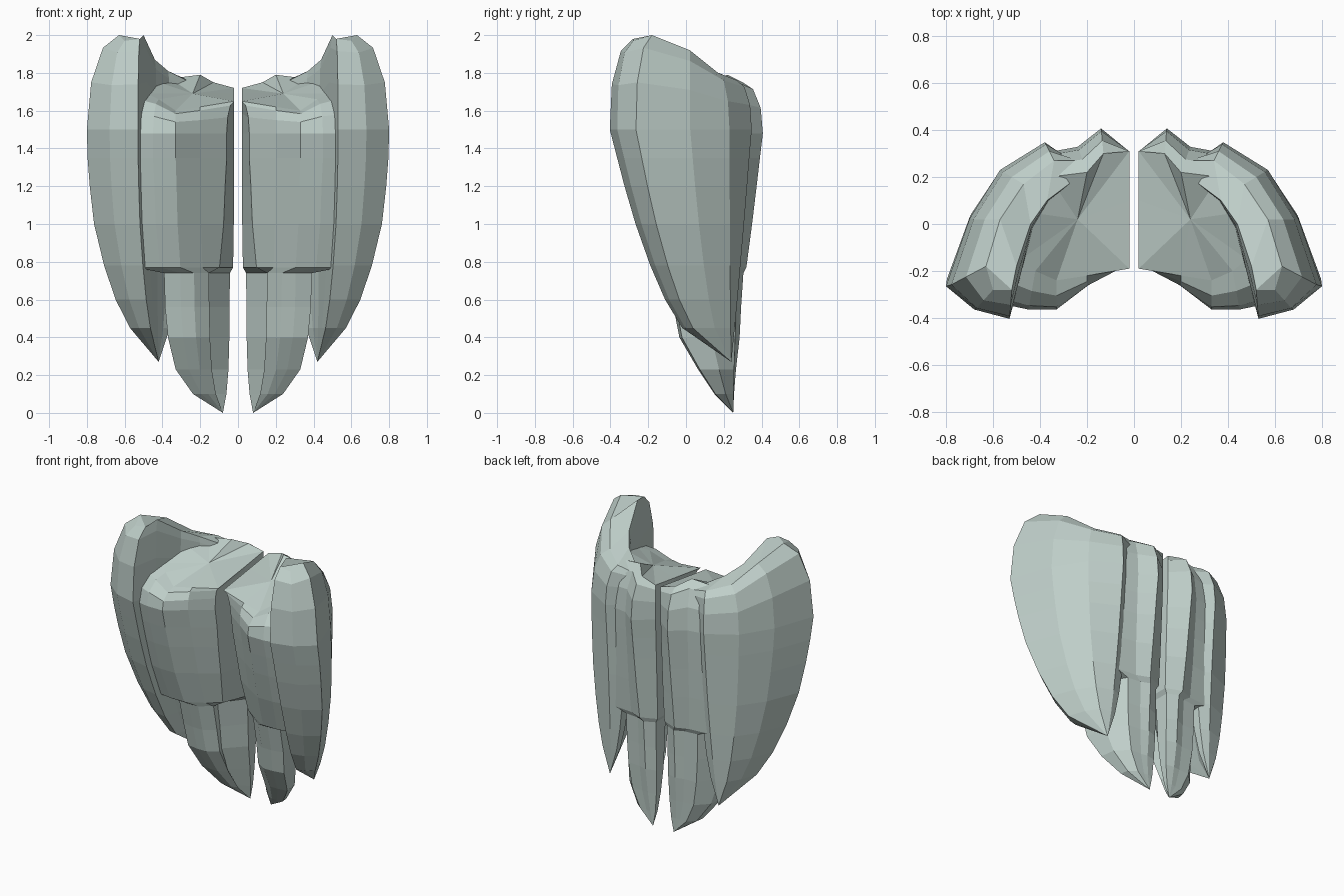
import bpy, bmesh
from math import sin, cos, radians

if "Cube" in bpy.data.objects:
    bpy.data.objects.remove(bpy.data.objects["Cube"], do_unlink=True)

# Pale grey-green shell colour
shell = bpy.data.materials.new("pale_sage_grey")
shell.use_nodes = True
colour = (0.52, 0.62, 0.585, 1)
shell.diffuse_color = colour
shell.node_tree.nodes["Principled BSDF"].inputs["Base Color"].default_value = colour


def lobe(name, tip, section, crown, levels, dome_start, crease=None, centre=None):
    """Loft a section that tapers to a low tip and rounds over into a crown outline."""
    tip_x, tip_y, tip_z = tip
    count = len(section)
    bm = bmesh.new()
    rings = []

    # Tapering lower part
    for z, across, deep in levels:
        ring = []
        for i, (x, y) in enumerate(section):
            depth = deep * deep if y > tip_y else deep
            px = tip_x + (x - tip_x) * across
            if i == crease:
                px += 0.4 * across * (1 - across)
            ring.append(bm.verts.new((px, tip_y + (y - tip_y) * depth, z)))
        rings.append(ring)

    # Rounded shoulder
    for angle in (radians(a) for a in (30, 60, 90)):
        rise, inset = sin(angle), 1 - cos(angle)
        ring = []
        for (x, y), (tx, ty, tz) in zip(section, crown):
            ring.append(bm.verts.new((x + (tx - x) * inset,
                                      y + (ty - y) * inset,
                                      dome_start + (tz - dome_start) * rise)))
        rings.append(ring)

    for low, high in zip(rings, rings[1:]):
        for i in range(count):
            j = (i + 1) % count
            bm.faces.new((low[i], low[j], high[j], high[i]))

    # Pointed underside
    point = bm.verts.new((tip_x, tip_y, tip_z))
    for i in range(count):
        bm.faces.new((rings[0][(i + 1) % count], rings[0][i], point))

    # Top: a fan for the dished lobe, a strip for the curved ridge
    top = rings[-1]
    if centre:
        hub = bm.verts.new(centre)
        for i in range(count):
            bm.faces.new((top[i], top[(i + 1) % count], hub))
    else:
        half = count // 2
        for i in range(half - 1):
            bm.faces.new((top[i], top[i + 1], top[-2 - i], top[-1 - i]))
        bm.faces.new((top[half - 1], top[half], top[half + 1]))

    bmesh.ops.recalc_face_normals(bm, faces=bm.faces[:])

    # Left part and its mirrored right part
    for side, sign in (("left", 1), ("right", -1)):
        copy = bm.copy()
        if sign < 0:
            for v in copy.verts:
                v.co.x = -v.co.x
            bmesh.ops.reverse_faces(copy, faces=copy.faces[:])
        mesh = bpy.data.meshes.new(f"{side}_{name}")
        copy.to_mesh(mesh)
        copy.free()
        mesh.materials.append(shell)
        bpy.context.collection.objects.link(bpy.data.objects.new(f"{side}_{name}", mesh))
    bm.free()


# Outer lobe: tall curved shell with the raised shoulder
lobe(
    "outer_wing",
    tip=(0.42, 0.24, 0.27),
    section=[(0.28, 0.28), (0.38, 0.35), (0.57, 0.23), (0.7, 0.02), (0.8, -0.27),
             (0.68, -0.37), (0.53, -0.41), (0.48, -0.22), (0.43, -0.02),
             (0.36, 0.1), (0.27, 0.17)],
    crown=[(0.22, 0.27, 1.74), (0.34, 0.27, 1.76), (0.47, 0.17, 1.8),
           (0.57, 0.02, 1.92), (0.63, -0.18, 2), (0.6, -0.28, 1.97),
           (0.52, -0.28, 1.98), (0.5, -0.18, 2), (0.44, 0, 1.87),
           (0.37, 0.1, 1.81), (0.25, 0.19, 1.75)],
    levels=[(0.45, 0.4, 0.4), (0.6, 0.6, 0.54), (0.78, 0.76, 0.66), (1, 0.9, 0.78),
            (1.2, 0.96, 0.87), (1.35, 0.99, 0.93), (1.5, 1, 0.99)],
    dome_start=1.5,
)

# Inner lobe: front panel, narrow lower feather and dished top
lobe(
    "inner_wing",
    tip=(0.08, 0.25, 0),
    section=[(0.02, 0.31), (0.14, 0.41), (0.24, 0.33), (0.4, 0.3), (0.56, 0),
             (0.59, -0.34), (0.45, -0.37), (0.33, -0.37), (0.2, -0.27),
             (0.06, -0.17), (0.02, 0.1)],
    crown=[(0.02, 0.31, 1.72), (0.13, 0.3, 1.75), (0.2, 0.22, 1.79),
           (0.36, 0.2, 1.77), (0.45, 0.05, 1.76), (0.48, -0.15, 1.69),
           (0.42, -0.2, 1.66), (0.33, -0.24, 1.6), (0.2, -0.22, 1.62),
           (0.02, -0.19, 1.65), (0.02, 0.1, 1.69)],
    levels=[(0.1, 0.31, 0.16), (0.23, 0.49, 0.3), (0.4, 0.57, 0.46), (0.56, 0.6, 0.51),
            (0.74, 0.61, 0.58), (0.77, 0.9, 0.66), (1, 0.96, 0.79),
            (1.2, 0.98, 0.88), (1.35, 1, 0.94), (1.48, 1, 0.99)],
    dome_start=1.48,
    crease=9,
    centre=(0.24, 0.02, 1.69),
)
